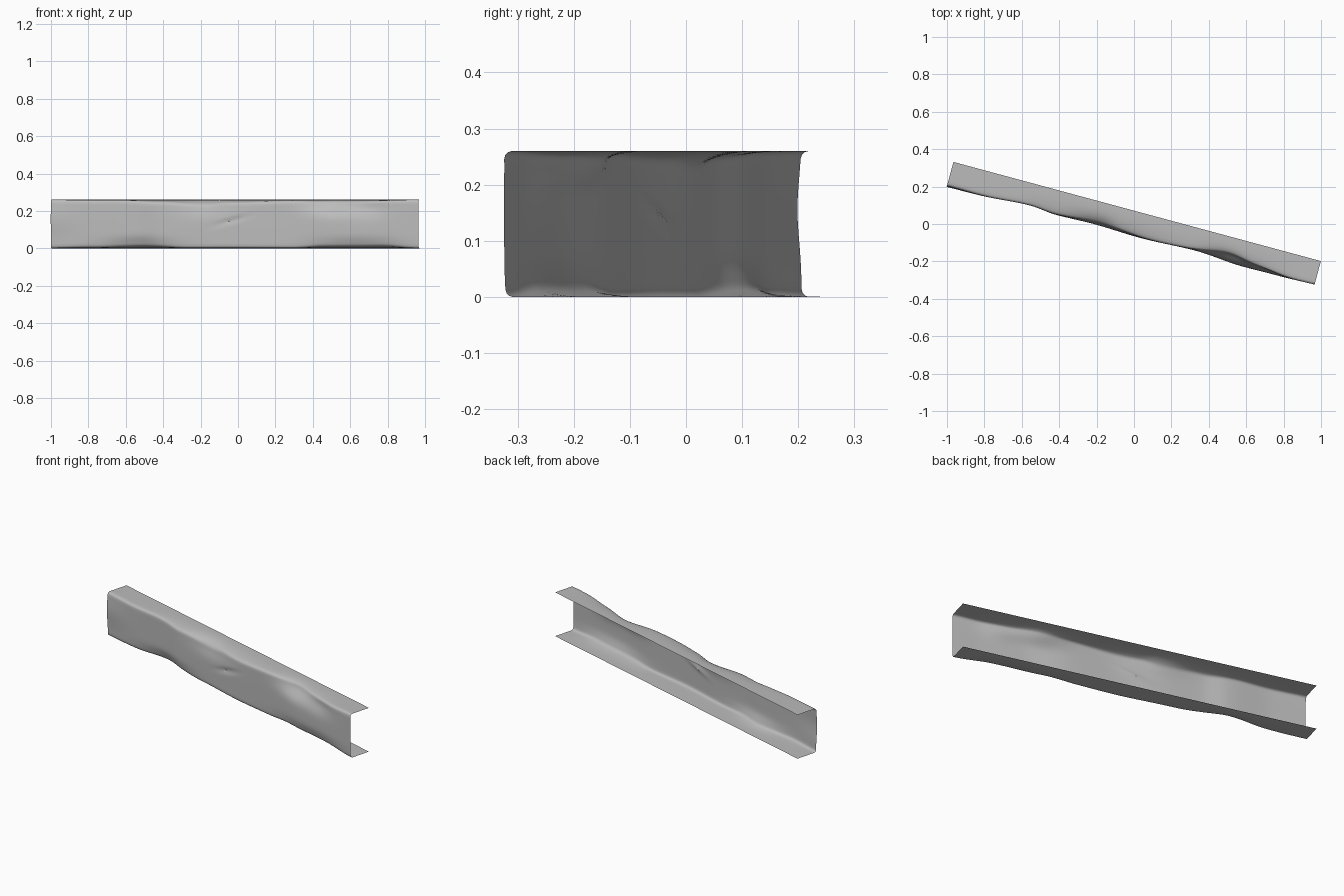
import bpy, bmesh
from math import exp, radians, cos, sin, pi

if "Cube" in bpy.data.objects:
    bpy.data.objects.remove(bpy.data.objects["Cube"])

LENGTH, DEPTH, HEIGHT = 2.035, 0.13, 0.26
STEPS, CORNER = 110, 0.014
TURN = radians(-15.1)


def bump(t, centre, width):
    return exp(-((t - centre) / width) ** 2)


def along(keys, t):
    """Smoothly blended value between (position, value) keys."""
    for (a, p), (b, q) in zip(keys, keys[1:]):
        if t <= b:
            k = max(0, (t - a) / (b - a))
            return p + (q - p) * k * k * (3 - 2 * k)
    return keys[-1][1]


# How far each fold is crushed, and how far the web wanders inward
TOP_DROP = [(-1, 0), (-.65, .003), (-.4, .014), (-.16, .034), (-.05, .018),
            (.3, .008), (.5, .018), (.65, .012), (.95, 0)]
BOTTOM_RISE = [(-1, 0), (-.75, .005), (-.52, .019), (-.25, .002), (.3, .001),
               (.48, .013), (.78, .015), (.97, 0)]
WEB_SHIFT = [(-1, 0), (-.8, -.004), (-.54, .012), (-.4, 0), (-.2, .005),
             (.05, -.002), (.35, .009), (.6, -.007), (.8, -.005), (1, 0)]


def web_dent(x, z):
    h = z / HEIGHT
    d = along(WEB_SHIFT, x)
    d += .045 * bump(x, .53, .14) * bump(h, 1.0, .22)      # crushed upper fold
    d += .014 * bump(x, .72, .1) * bump(h, .88, .2)
    d += .014 * bump(x, -.15, .18) * bump(h, 1, .25)
    d += .016 * bump(x, -.52, .2) * bump(h, 0, .15)        # crushed lower fold
    d += .014 * bump(x, .65, .25) * bump(h, 0, .15)
    d -= .008 * bump(x, -1, .15) * bump(h, .6, .3)         # bowed end
    slant = z - .14 - .3 * (x + .02)                       # slanting crease
    d += .008 * bump(x, -.02, .08) * bump(slant, .01, .012)
    return d


# Channel section: lower flange, rounded fold, web, rounded fold, upper flange
flange = [DEPTH - (DEPTH - CORNER) * i / 7 for i in range(7)]
fold = [(CORNER * (1 - sin(a)), CORNER * (1 - cos(a)))
        for a in (0, pi / 6, pi / 3, pi / 2)]
lower = [(v, 0) for v in flange] + fold
web = [(0, CORNER + (HEIGHT - 2 * CORNER) * i / 16) for i in range(1, 16)]
section = lower + web + [(v, HEIGHT - z) for v, z in reversed(lower)]


def place(u, v, z):
    x = u * cos(TURN)
    near = max(0, 1 - v / DEPTH)
    v2 = v + web_dent(x, z) * near ** 2
    lift = along(BOTTOM_RISE, x) * max(0, 1 - 2 * z / HEIGHT)
    drop = along(TOP_DROP, x) * max(0, 2 * z / HEIGHT - 1)
    z2 = z + (lift - drop) * near ** 3
    w = v2 - DEPTH / 2
    return (u * cos(TURN) - w * sin(TURN), u * sin(TURN) + w * cos(TURN) + .004, z2)


bm = bmesh.new()
rows = [[bm.verts.new(place(LENGTH * (i / STEPS - .5), v, z)) for v, z in section]
        for i in range(STEPS + 1)]
for r, s in zip(rows, rows[1:]):
    for j in range(len(section) - 1):
        bm.faces.new((r[j], s[j], s[j + 1], r[j + 1]))
mesh = bpy.data.meshes.new("dented_channel_beam")
bm.to_mesh(mesh)
bm.free()

# Plain grey metal
steel = bpy.data.materials.new("grey_metal")
steel.use_nodes = True
grey = (.5, .5, .5, 1)
steel.diffuse_color = grey
steel.node_tree.nodes["Principled BSDF"].inputs["Base Color"].default_value = grey
mesh.materials.append(steel)

beam = bpy.data.objects.new("dented_channel_beam", mesh)
bpy.context.collection.objects.link(beam)
bpy.context.view_layer.objects.active = beam
beam.select_set(True)
bpy.ops.object.shade_smooth_by_angle(angle=radians(35))
